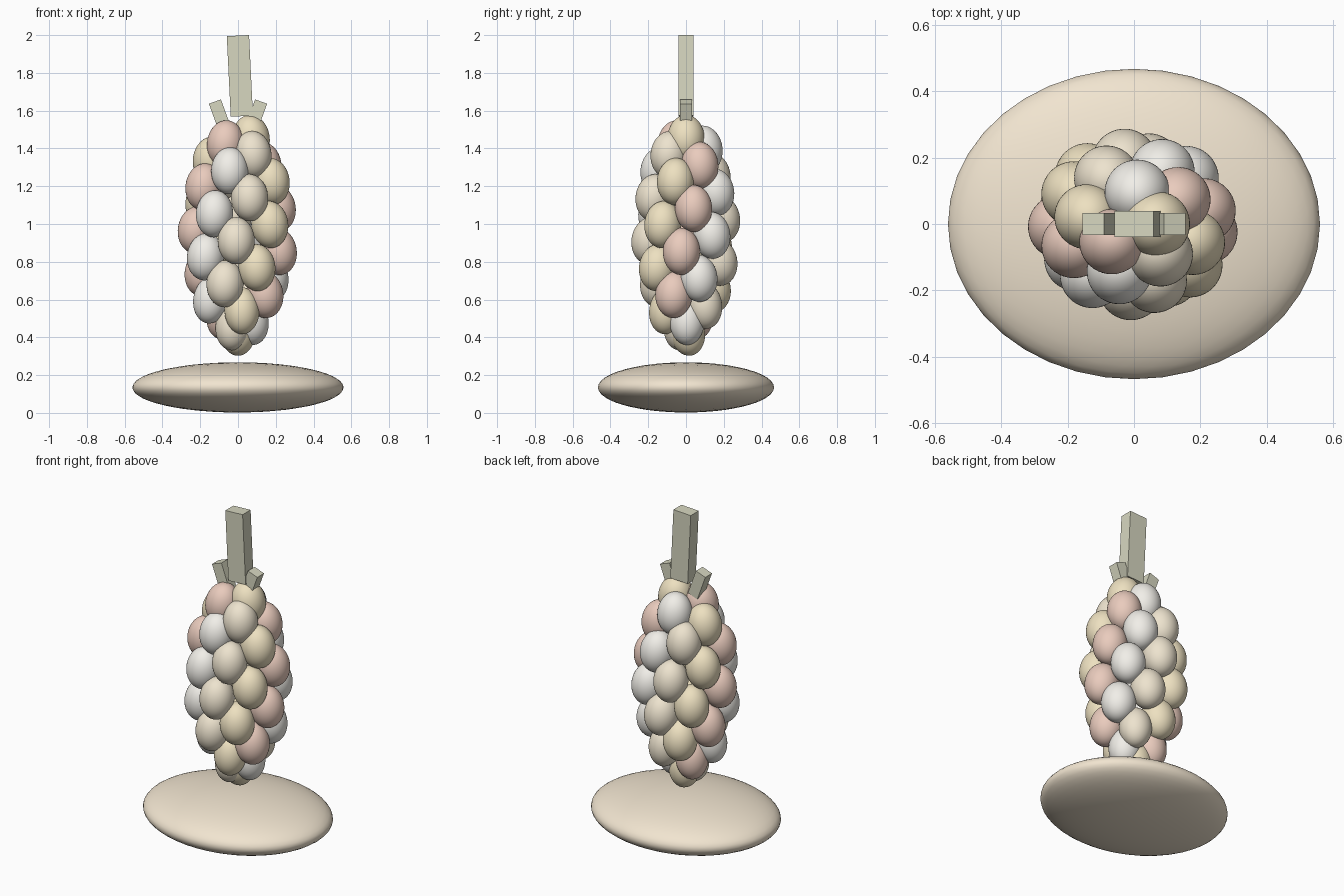
import bpy
from math import radians, sin, cos
from mathutils import Euler

if "Cube" in bpy.data.objects:
    bpy.data.objects.remove(bpy.data.objects["Cube"])


def material(name, rgb):
    m = bpy.data.materials.new(name)
    m.diffuse_color = (*rgb, 1)
    m.use_nodes = True
    m.node_tree.nodes["Principled BSDF"].inputs["Base Color"].default_value = m.diffuse_color
    return m


def ellipsoid(name, loc, scale, mat, rot=(0, 0, 0)):
    bpy.ops.mesh.primitive_ico_sphere_add(subdivisions=4, radius=1, location=loc, rotation=rot)
    ob = bpy.context.object
    ob.name = name
    ob.scale = scale
    bpy.ops.object.transform_apply(location=False, rotation=False, scale=True)
    bpy.ops.object.shade_smooth_by_angle(angle=radians(30))
    ob.data.materials.append(mat)
    return ob


def box(name, loc, size, tilt, mat):
    bpy.ops.mesh.primitive_cube_add(size=1, location=loc, rotation=(0, radians(tilt), 0))
    ob = bpy.context.object
    ob.name = name
    ob.scale = size
    ob.data.materials.append(mat)


def profile(j, pts):
    for (a, ra), (b, rb) in zip(pts, pts[1:]):
        if a <= j <= b:
            return ra + (rb - ra) * (j - a) / (b - a)


colours = [material("gold", (0.85, 0.75, 0.53)), material("pink", (0.82, 0.60, 0.51)),
           material("white", (0.88, 0.86, 0.81)), material("tan", (0.85, 0.77, 0.62))]
wood = material("stem_green", (0.68, 0.68, 0.53))
sand = material("base_sand", (0.88, 0.78, 0.63))

# Flattened base
ellipsoid("base", (0, 0, 0.135), (0.56, 0.467, 0.133), sand)

# Berries in a golden-angle spiral, from the top down
radius_points = [(0, 0.07), (3, 0.13), (6, 0.17), (9, 0.195), (14, 0.217), (18, 0.222),
                 (21, 0.215), (24, 0.2), (27, 0.18), (30, 0.15), (32, 0.12), (34, 0.07), (36, 0.01)]
for j in range(37):
    a = radians(-137.5 * j)
    r = profile(j, radius_points)
    z = 1.453 - 0.0285 * j
    w = 0.098 if j < 30 else 0.092
    lean = Euler((0, radians(-8), a))  # top leans towards the axis
    ellipsoid(f"berry_{j + 1}", (r * cos(a), 0.87 * r * sin(a), z), (w, w, 0.125),
              colours[j % 4], lean)

# Stem and two side stubs
box("stem", (0.01, 0, 1.784), (0.118, 0.078, 0.427), -2.8, wood)
for side, name in ((-1, "left_stub"), (1, "right_stub")):
    box(name, (side * 0.095, 0, 1.573), (0.068, 0.065, 0.16), side * 20, wood)
